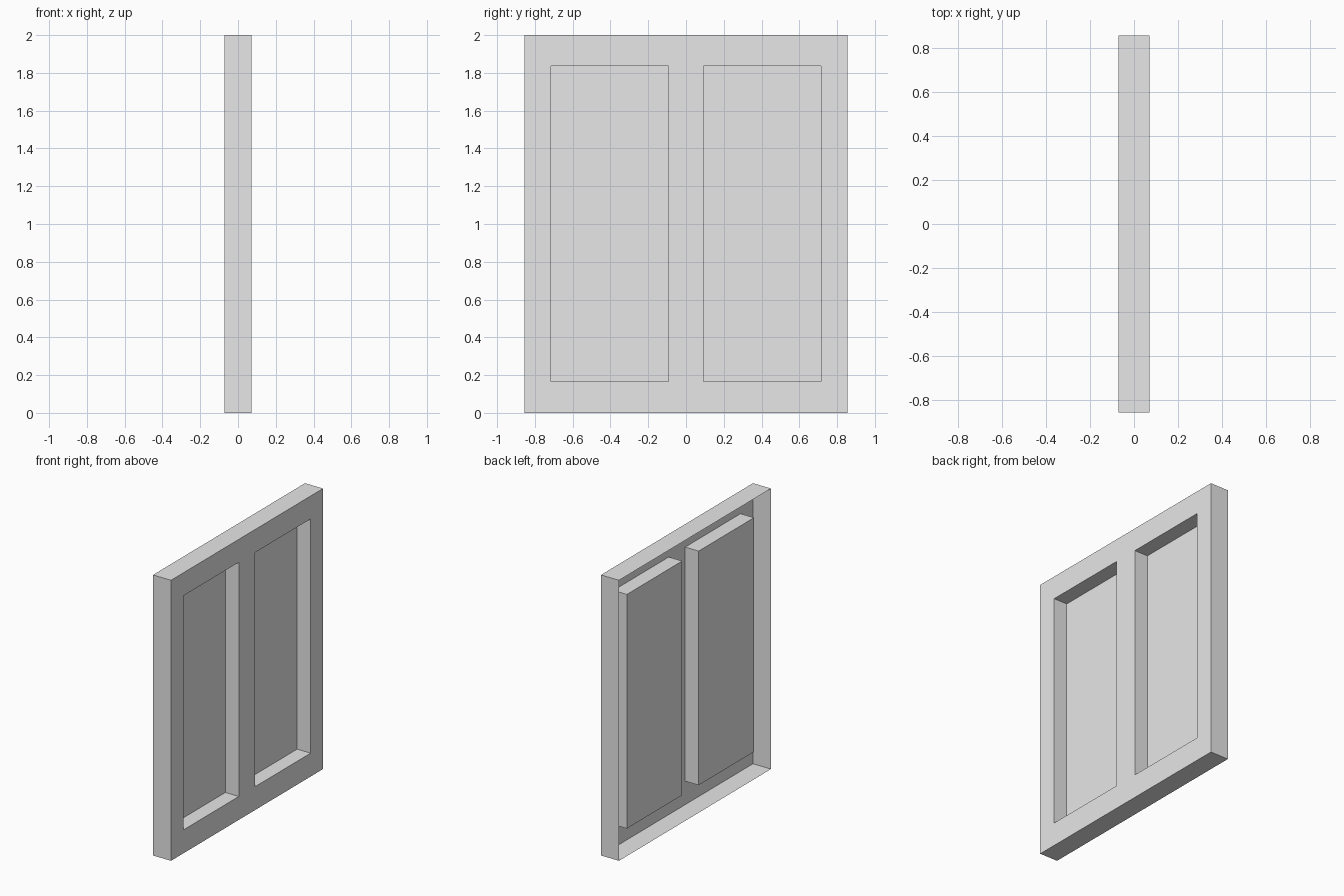
import bpy
import bmesh

cube = bpy.data.objects.get("Cube")
if cube:
    bpy.data.objects.remove(cube, do_unlink=True)

HALF_T, HALF_W, HEIGHT = 0.071, 0.856, 2.0
DEPTH = 0.106                      # depth of the recessed panels
INNER, OUTER = 0.0925, 0.716       # panel edges across the width
LOW, HIGH = 0.167, 1.836           # panel edges in height

grey = bpy.data.materials.new("plain_grey")
grey.use_nodes = True
grey.diffuse_color = (0.8, 0.8, 0.8, 1)
grey.node_tree.nodes["Principled BSDF"].inputs["Base Color"].default_value = (0.8, 0.8, 0.8, 1)


def quad(bm, points):
    bm.faces.new([bm.verts.new(p) for p in points])


def sheet(bm, x, y0, y1, z0, z1):
    """Upright rectangle facing +x."""
    quad(bm, [(x, y0, z0), (x, y1, z0), (x, y1, z1), (x, y0, z1)])


def walls(bm, xa, xb, y0, y1, z0, z1):
    """Four walls around a rectangle; they face outward when xa < xb."""
    ring = [(y0, z0), (y1, z0), (y1, z1), (y0, z1)]
    for a, b in zip(ring, ring[1:] + ring[:1]):
        quad(bm, [(xa, *a), (xa, *b), (xb, *b), (xb, *a)])


def finish(bm, name):
    bmesh.ops.remove_doubles(bm, verts=bm.verts, dist=0.0001)
    mesh = bpy.data.meshes.new(name)
    bm.to_mesh(mesh)
    bm.free()
    mesh.materials.append(grey)
    bpy.context.collection.objects.link(bpy.data.objects.new(name, mesh))


# Frame: face with two openings, outer edges, open back
bm = bmesh.new()
ys = [-HALF_W, -OUTER, -INNER, INNER, OUTER, HALF_W]
zs = [0, LOW, HIGH, HEIGHT]
for i in range(len(ys) - 1):
    for j in range(len(zs) - 1):
        if not (i in (1, 3) and j == 1):
            sheet(bm, HALF_T, ys[i], ys[i + 1], zs[j], zs[j + 1])
walls(bm, -HALF_T, HALF_T, -HALF_W, HALF_W, 0, HEIGHT)
finish(bm, "frame")

# Recessed panels, sunk from the face towards the open back
for name, y0, y1 in (("front_panel", -OUTER, -INNER), ("rear_panel", INNER, OUTER)):
    bm = bmesh.new()
    sheet(bm, HALF_T - DEPTH, y0, y1, LOW, HIGH)
    walls(bm, HALF_T, HALF_T - DEPTH, y0, y1, LOW, HIGH)
    finish(bm, name)
